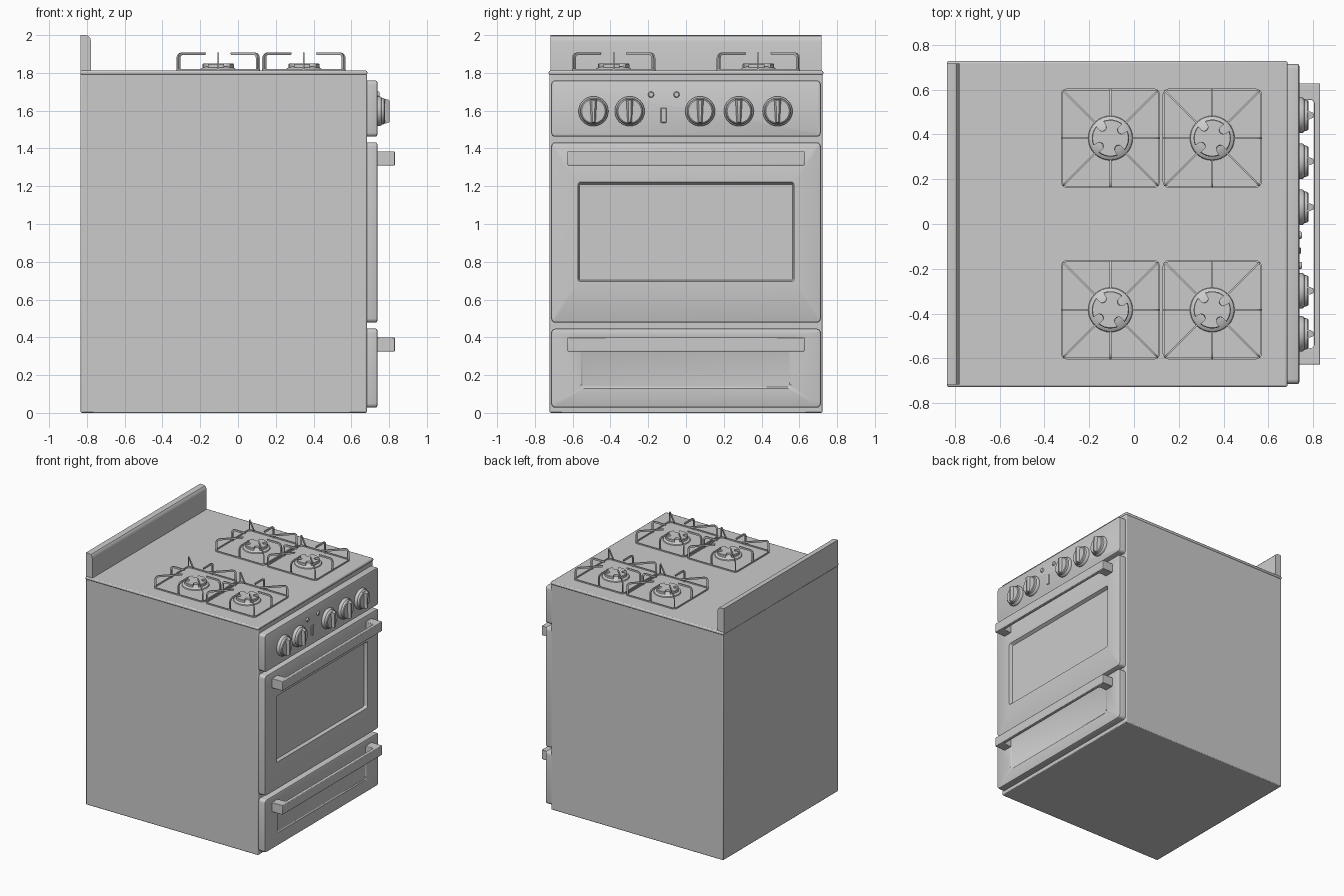
import bpy, bmesh
from math import sin, cos, pi, radians

if "Cube" in bpy.data.objects:
    bpy.data.objects.remove(bpy.data.objects["Cube"])


def finish(name, bm, loc=(0, 0, 0), bevel=0):
    bmesh.ops.recalc_face_normals(bm, faces=bm.faces)
    me = bpy.data.meshes.new(name)
    bm.to_mesh(me)
    bm.free()
    return place(name, me, loc, bevel)


def place(name, me, loc, bevel=0):
    ob = bpy.data.objects.new(name, me)
    bpy.context.collection.objects.link(ob)
    ob.location = loc
    if bevel:
        m = ob.modifiers.new("bevel", 'BEVEL')
        m.width, m.segments, m.limit_method = bevel, 2, 'ANGLE'
    bpy.ops.object.select_all(action='DESELECT')
    ob.select_set(True)
    bpy.context.view_layer.objects.active = ob
    bpy.ops.object.shade_smooth_by_angle(angle=radians(35))
    return ob


def loft(bm, rings, closed=False):
    """Skin rings of equal point count; cap the ends, or join last to first."""
    vs = [[bm.verts.new(p) for p in r] for r in rings]
    n = len(vs[0])
    for a, b in list(zip(vs, vs[1:])) + ([(vs[-1], vs[0])] if closed else []):
        for i in range(n):
            j = (i + 1) % n
            bm.faces.new((a[i], a[j], b[j], b[i]))
    if not closed:
        bm.faces.new(vs[0])
        bm.faces.new(vs[-1])


def rounded(a0, a1, b0, b1, r, n=4):
    """2D rounded rectangle outline."""
    pts = []
    corners = [(a1 - r, b1 - r), (a0 + r, b1 - r), (a0 + r, b0 + r), (a1 - r, b0 + r)]
    for k, (ca, cb) in enumerate(corners):
        for i in range(n + 1):
            t = pi / 2 * (k + i / n)
            pts.append((ca + r * cos(t), cb + r * sin(t)))
    return pts


def yz(x, hy, z0, z1, r):
    return [(x, a, b) for a, b in rounded(-hy, hy, z0, z1, r)]


def lathe_rings(profile, n=32, axis='z'):
    out = []
    for r, h in profile:
        c = [(r * cos(2 * pi * i / n), r * sin(2 * pi * i / n)) for i in range(n)]
        out.append([(h, a, b) if axis == 'x' else (a, b, h) for a, b in c])
    return out


def prism(name, pts, d0, d1, axis, bevel=0):
    bm = bmesh.new()
    loft(bm, [[(a, b, d) if axis == 'z' else (a, d, b) for a, b in pts] for d in (d0, d1)])
    return finish(name, bm, bevel=bevel)


# Cabinet, cooktop and back guard
prism("cabinet", [(-.833, -.722), (.682, -.722), (.682, .722), (-.833, .722)], 0, 1.795, 'z', .006)
prism("cooktop", [(-.835, -.727), (.685, -.727), (.685, .727), (-.835, .727)], 1.79, 1.812, 'z', .008)
guard = [(-.835, 1.80), (-.778, 1.80), (-.778, 1.965), (-.782, 1.984), (-.792, 1.996), (-.81, 2), (-.835, 2)]
prism("back_guard", guard, -.717, .717, 'y')


# Front panels, optionally with a recess (half width, bottom, top, depth)
def panel(name, z0, z1, recess=None):
    h, r, xf = .714, .022, .738
    rings = [yz(.68, h, z0, z1, r), yz(xf - .01, h, z0, z1, r),
             yz(xf - .003, h - .003, z0 + .003, z1 - .003, r - .003),
             yz(xf, h - .01, z0 + .01, z1 - .01, r - .009)]
    if recess:
        w, b, t, d = recess
        rings += [yz(xf, w, b, t, .015), yz(xf - d, w - .008, b + .008, t - .012, .01)]
    bm = bmesh.new()
    loft(bm, rings)
    finish(name, bm)


panel("control_panel", 1.462, 1.76)
panel("oven_door", .478, 1.432, (.573, .695, 1.222, .025))
panel("storage_drawer", .028, .446, (.557, .13, .395, .006))

# Door and drawer handles
grip = [(.73, -.627), (.83, -.627), (.83, .627), (.73, .627), (.73, .553),
        (.795, .553), (.804, .543), (.804, -.543), (.795, -.553), (.73, -.553)]
for name, z in (("oven_handle", 1.31), ("drawer_handle", .325)):
    prism(name, grip, z, z + .075, 'z', .004)

# Control knobs: round skirt plus a tapered grip fin
bm = bmesh.new()
loft(bm, lathe_rings([(.079, -.005), (.079, .014), (.075, .02), (.071, .022),
                      (.068, .036), (.062, .041)], axis='x'))
fin = []
for x, w, h in ((.03, .022, .066), (.046, .017, .064), (.059, .012, .061), (.063, .008, .057)):
    fin.append([(x, -w * .6, -h), (x, w * .6, -h), (x, w, h), (x, -w, h)])
loft(bm, fin)
knob = finish("knob_1", bm, (.738, -.49, 1.597))
for i, y in enumerate((-.298, .075, .28, .485)):
    place(f"knob_{i + 2}", knob.data, (.738, y, 1.597))

# Indicator lights and rocker switch
for i, y in enumerate((-.185, -.05)):
    bm = bmesh.new()
    loft(bm, lathe_rings([(.016, -.005), (.016, .006), (.012, .012)], 20, 'x'))
    finish(f"indicator_light_{i + 1}", bm, (.738, y, 1.685))
bm = bmesh.new()
loft(bm, [yz(-.005, .015, -.04, .04, .003), yz(.002, .015, -.04, .04, .003),
          yz(.006, .012, -.036, .036, .003)])
finish("rocker_switch", bm, (.738, -.119, 1.575))

# Grate: square base frame with eight arms rising and reaching inward
bm = bmesh.new()
frame = []
for s, z in ((.221, 0), (.221, .01), (.213, .01), (.213, 0)):
    frame.append([(a, b, z) for a, b in rounded(-s, s, -s, s, s - .195)])
loft(bm, frame, True)
for k in range(8):
    ro = .221 if k % 2 == 0 else .300
    t, top, q = .014, .098, .03
    outer = [(ro, 0), (ro, top - q)] + [(ro - q + q * cos(a), top - q + q * sin(a))
                                        for a in (pi / 6, pi / 3, pi / 2)] + [(.095, top)]
    q2 = q - t
    inner = [(.1, top - t)] + [(ro - q + q2 * cos(a), top - q + q2 * sin(a))
                               for a in (pi / 2, pi / 3, pi / 6)] + [(ro - t, top - q), (ro - t, 0)]
    c, s = cos(k * pi / 4), sin(k * pi / 4)
    loft(bm, [[(r * c - w * s, r * s + w * c, z) for r, z in outer + inner] for w in (-.004, .004)])
grate = finish("grate_1", bm, (-.105, -.383, 1.811))

# Burner: flared base with a four-notched cap
bm = bmesh.new()
loft(bm, lathe_rings([(.1, 0), (.097, .008), (.085, .016), (.07, .02), (.06, .024)]))
cap = []
for k in range(4):
    mid = pi / 4 + k * pi / 2 - .15
    c, s = cos(mid), sin(mid)
    for i in range(7):  # U-shaped notch
        t = -pi / 2 - pi * i / 6
        a, b = .062 + .018 * cos(t), .018 * sin(t)
        cap.append((a * c - b * s, a * s + b * c))
    for i in range(7):  # rim arc up to the next notch
        t = mid + .24 + (pi / 2 - .48) * i / 6
        cap.append((.083 * cos(t), .083 * sin(t)))
loft(bm, [[(f * x, f * y, z) for x, y in cap] for f, z in ((1, .018), (1, .034), (.96, .038))])
burner = finish("burner_1", bm, (-.105, -.383, 1.811))

i = 1
for x, y in ((.349, -.383), (-.105, .383), (.349, .383)):
    i += 1
    place(f"grate_{i}", grate.data, (x, y, 1.811))
    place(f"burner_{i}", burner.data, (x, y, 1.811))
